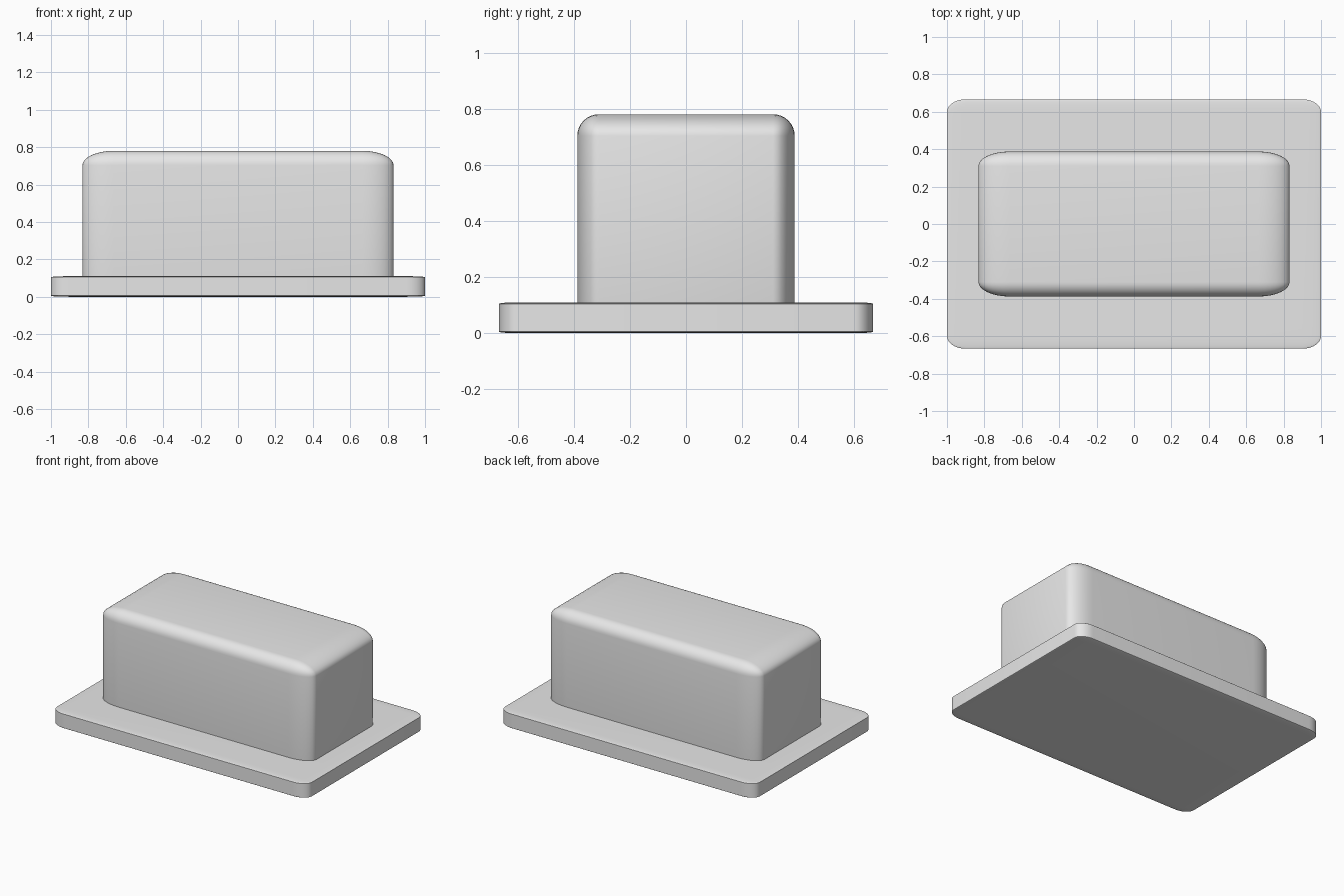
import bpy

default = bpy.data.objects.get("Cube")
if default:
    bpy.data.objects.remove(default, do_unlink=True)

# One plain grey for the whole model
grey = bpy.data.materials.new("light_grey")
grey.use_nodes = True
colour = (0.8, 0.8, 0.8, 1)
grey.diffuse_color = colour
grey.node_tree.nodes["Principled BSDF"].inputs["Base Color"].default_value = colour


def rounded_block(name, size, bottom, rounding):
    """Unit cube stretched by its object scale, so its rounding stretches too."""
    bpy.ops.mesh.primitive_cube_add(size=1, location=(0, 0, bottom + size[2] / 2))
    block = bpy.context.object
    block.name = name
    block.scale = size
    block.data.materials.append(grey)
    bevel = block.modifiers.new("rounding", "BEVEL")
    bevel.width = rounding
    bevel.segments = 8
    bpy.ops.object.modifier_apply(modifier=bevel.name)
    bpy.ops.object.transform_apply(location=False, rotation=False, scale=True)
    bpy.ops.object.shade_smooth_by_angle()
    return block


# Thin base plate with the tall body sunk into it
rounded_block("base_plate", (2.0, 1.333, 0.11), 0, 0.05)
rounded_block("body", (1.664, 0.775, 0.77), 0.01, 0.1)
